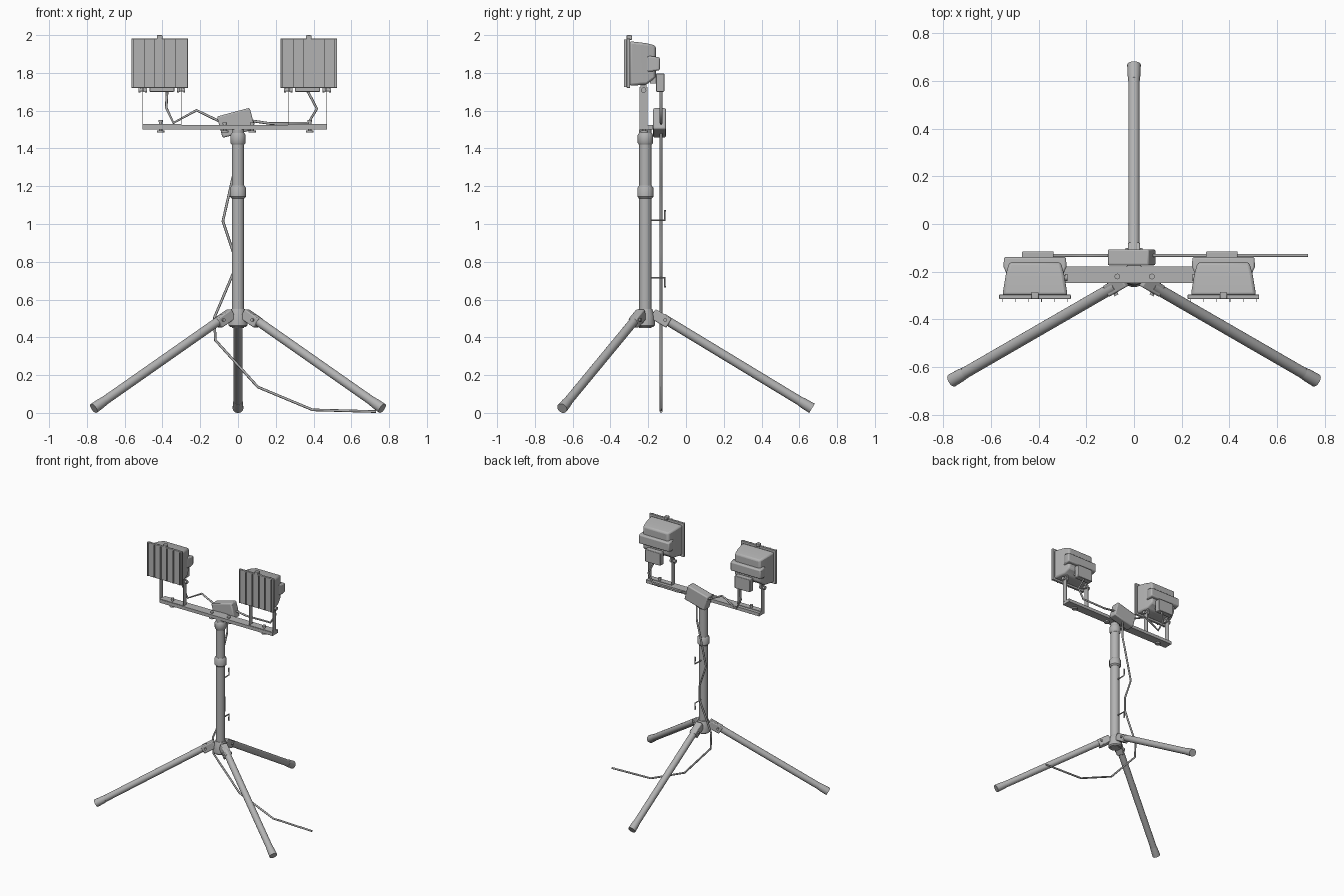
import bpy, bmesh, math
from mathutils import Vector, Matrix

if "Cube" in bpy.data.objects:
    bpy.data.objects.remove(bpy.data.objects["Cube"])

PY = -0.215   # y of the mast axis
CY = -0.132   # y of the cable plane

grey = bpy.data.materials.new("mid grey")
grey.diffuse_color = (0.45, 0.45, 0.45, 1)
grey.use_nodes = True
grey.node_tree.nodes["Principled BSDF"].inputs["Base Color"].default_value = grey.diffuse_color


def finish(name, bm, bevel=0, smooth=True):
    bmesh.ops.recalc_face_normals(bm, faces=bm.faces)
    me = bpy.data.meshes.new(name)
    bm.to_mesh(me)
    bm.free()
    ob = bpy.data.objects.new(name, me)
    bpy.context.collection.objects.link(ob)
    me.materials.append(grey)
    if bevel:
        m = ob.modifiers.new("bevel", 'BEVEL')
        m.width, m.segments = bevel, 2
    if smooth:
        bpy.ops.object.select_all(action='DESELECT')
        ob.select_set(True)
        bpy.context.view_layer.objects.active = ob
        bpy.ops.object.shade_smooth_by_angle(angle=math.radians(35))
    return ob


def box(name, x, y, z, bevel=0, rot_y=0):
    """Box from (min, max) pairs, optionally turned about its own y axis."""
    bm = bmesh.new()
    c = Vector([(a + b) / 2 for a, b in (x, y, z)])
    s = [b - a for a, b in (x, y, z)]
    bmesh.ops.create_cube(bm, size=1, matrix=Matrix.Translation(c)
                          @ Matrix.Rotation(rot_y, 4, 'Y') @ Matrix.Diagonal((*s, 1)))
    return finish(name, bm, bevel)


def turned(name, start, end, profile, n=20):
    """Round part along start-end; profile is (distance, radius) pairs."""
    start, end = Vector(start), Vector(end)
    d = (end - start).normalized()
    q = Vector((0, 0, 1)).rotation_difference(d)
    bm = bmesh.new()
    rings = [[bm.verts.new(start + q @ Vector((r * math.cos(2 * math.pi * i / n),
                                               r * math.sin(2 * math.pi * i / n), t)))
              for i in range(n)] for t, r in profile]
    loft(bm, rings)
    return finish(name, bm)


def loft(bm, rings):
    n = len(rings[0])
    for a, b in zip(rings, rings[1:]):
        for i in range(n):
            bm.faces.new((a[i], a[(i + 1) % n], b[(i + 1) % n], b[i]))
    bm.faces.new(rings[0])
    bm.faces.new(rings[-1])


def shell(name, cx, sections, bevel):
    """Rectangular sections (y, half width, z low, z high) lofted along y."""
    bm = bmesh.new()
    loft(bm, [[bm.verts.new(p) for p in ((cx - w, y, lo), (cx + w, y, lo),
                                         (cx + w, y, hi), (cx - w, y, hi))]
              for y, w, lo, hi in sections])
    return finish(name, bm, bevel)


def wire(name, points, r):
    cu = bpy.data.curves.new(name, 'CURVE')
    cu.dimensions = '3D'
    cu.bevel_depth, cu.bevel_resolution, cu.use_fill_caps = r, 2, True
    sp = cu.splines.new('POLY')
    sp.points.add(len(points) - 1)
    for p, co in zip(sp.points, points):
        p.co = (*co, 1)
    ob = bpy.data.objects.new(name, cu)
    bpy.context.collection.objects.link(ob)
    cu.materials.append(grey)
    bpy.ops.object.select_all(action='DESELECT')
    ob.select_set(True)
    bpy.context.view_layer.objects.active = ob
    bpy.ops.object.convert(target='MESH')


# Mast with its two clamping collars
turned("mast", (0, PY, 0.45), (0, PY, 2), [(0, .033), (1.05, .033)], 24)
turned("middle_collar", (0, PY, 1.135), (0, PY, 2),
       [(0, .034), (.01, .043), (.055, .043), (.068, .034)], 24)
turned("top_collar", (0, PY, 1.42), (0, PY, 2),
       [(0, .034), (.01, .041), (.05, .041), (.062, .034)], 24)

# Tripod hub, lugs, legs and feet
turned("hub", (0, PY, 0.455), (0, PY, 2),
       [(0, .042), (.008, .05), (.06, .05), (.095, .036)], 24)
for i, label in enumerate(("back", "left", "right")):
    a = math.radians(90 + 120 * i)
    out = Vector((math.cos(a), math.sin(a), 0))
    at = lambda r, z: Vector((0, PY, z)) + out * r
    top, foot = at(0.09, 0.504), at(0.882, 0.024)
    length = (foot - top).length
    turned(label + "_leg", top, foot, [(0, .024), (length - .06, .024)])
    turned(label + "_foot", top, foot,
           [(length - .075, .0245), (length - .05, .027), (length, .0285)])
    # lug: tilted block in line with the leg
    bm = bmesh.new()
    bmesh.ops.create_cube(bm, size=1, matrix=Matrix.Translation(at(0.082, 0.5))
                          @ Matrix.Rotation(a, 4, 'Z')
                          @ Matrix.Rotation(math.radians(31), 4, 'Y')
                          @ Matrix.Diagonal((.10, .052, .056, 1)))
    finish(label + "_lug", bm, .006)
    side = Vector((-out.y, out.x, 0))
    pin = at(0.105, 0.492)
    turned(label + "_lug_pin", pin - side * .036, pin + side * .036,
           [(0, .009), (.072, .009)], 12)

# Cable hooks on the back of the mast
for name, z, tip in (("upper_hook", 1.02, 0.055), ("lower_hook", 0.715, -0.05)):
    wire(name, [(0, PY + .025, z), (0, -0.112, z), (0, -0.112, z + tip)], .005)

# Cross bar and its bolts
box("cross_bar", (-.505, .47), (-.247, -.178), (1.50, 1.525))
for x, hi in ((-.41, 1.55), (-.07, 1.538), (.075, 1.538), (.38, 1.55)):
    turned("bar_bolt", (x, PY - .005, 1.485), (x, PY - .005, 2),
           [(0, .02), (.01, .02), (.01, .009), (hi - 1.495, .009),
            (hi - 1.495, .012), (hi - 1.485, .012)], 12)

# Two floodlights
for side, cx in (("left", -.415), ("right", .375)):
    bx = cx + (.012 if cx < 0 else -.007)     # bracket centre
    box(side + "_lamp_frame", (cx - .15, cx + .15), (-.314, -.296), (1.72, 1.982), .003)
    shell(side + "_lamp_body", cx, [(-.30, .137, 1.732, 1.968), (-.21, .122, 1.737, 1.957),
                                    (-.16, .108, 1.775, 1.945)], .012)
    shell(side + "_lamp_bulge", cx, [(-.25, .10, 1.80, 1.892), (-.18, .132, 1.808, 1.888),
                                     (-.138, .13, 1.814, 1.882)], .008)
    box(side + "_lamp_latch", (cx - .015, cx + .015), (-.314, -.285), (1.975, 2.0), .004)
    for k in range(6):                        # guard fins
        x = cx - .137 + k * .0548
        box(side + "_guard_fin", (x - .0012, x + .0012), (-.327, -.312), (1.725, 1.977))
    # U bracket, pivots and mounting ears
    box(side + "_bracket_base", (bx - .103, bx + .103), (-.245, -.203), (1.525, 1.529))
    for s in (-1, 1):
        ax = bx + s * .1015
        box(side + "_bracket_arm", (ax - .0015, ax + .0015), (-.245, -.203), (1.525, 1.725))
        turned(side + "_pivot_bolt", (ax - .022, -.224, 1.709), (ax + .022, -.224, 1.709),
               [(0, .014), (.01, .014), (.01, .008), (.034, .008), (.034, .014), (.044, .014)], 12)
        ex = ax - s * .01
        box(side + "_lamp_ear", (ex - .005, ex + .005), (-.24, -.208), (1.70, 1.745))
    # wiring box on the back of the lamp
    box(side + "_wiring_box", (bx - .066, bx + .066), (-.158, -.115), (1.70, 1.797), .004)
    box(side + "_wiring_box_neck", (bx - .045, bx + .045), (-.19, -.15), (1.745, 1.79))

# Central junction box, tilted, fixed to the bar
box("junction_box", (-.10, .08), (-.174, -.106), (1.477, 1.594), .008, math.radians(-15))
box("junction_box_mount", (-.03, .03), (-.182, -.165), (1.50, 1.525))

# Cables
flat = lambda pts: [(x, CY, z) for x, z in pts]
wire("left_lamp_cable", flat([(-.375, 1.71), (-.38, 1.615), (-.342, 1.535),
                              (-.22, 1.602), (-.07, 1.53)]), .007)
wire("right_lamp_cable", flat([(.365, 1.71), (.418, 1.61), (.372, 1.535),
                               (.17, 1.532), (.06, 1.548)]), .007)
wire("mains_cable", flat([(.0, 1.5), (.0, 1.36), (-.03, 1.235), (-.08, 1.015), (-.025, .85),
                          (-.025, .74), (-.125, .505), (-.12, .385), (.105, .137),
                          (.395, .016), (.73, .007)]), .007)
